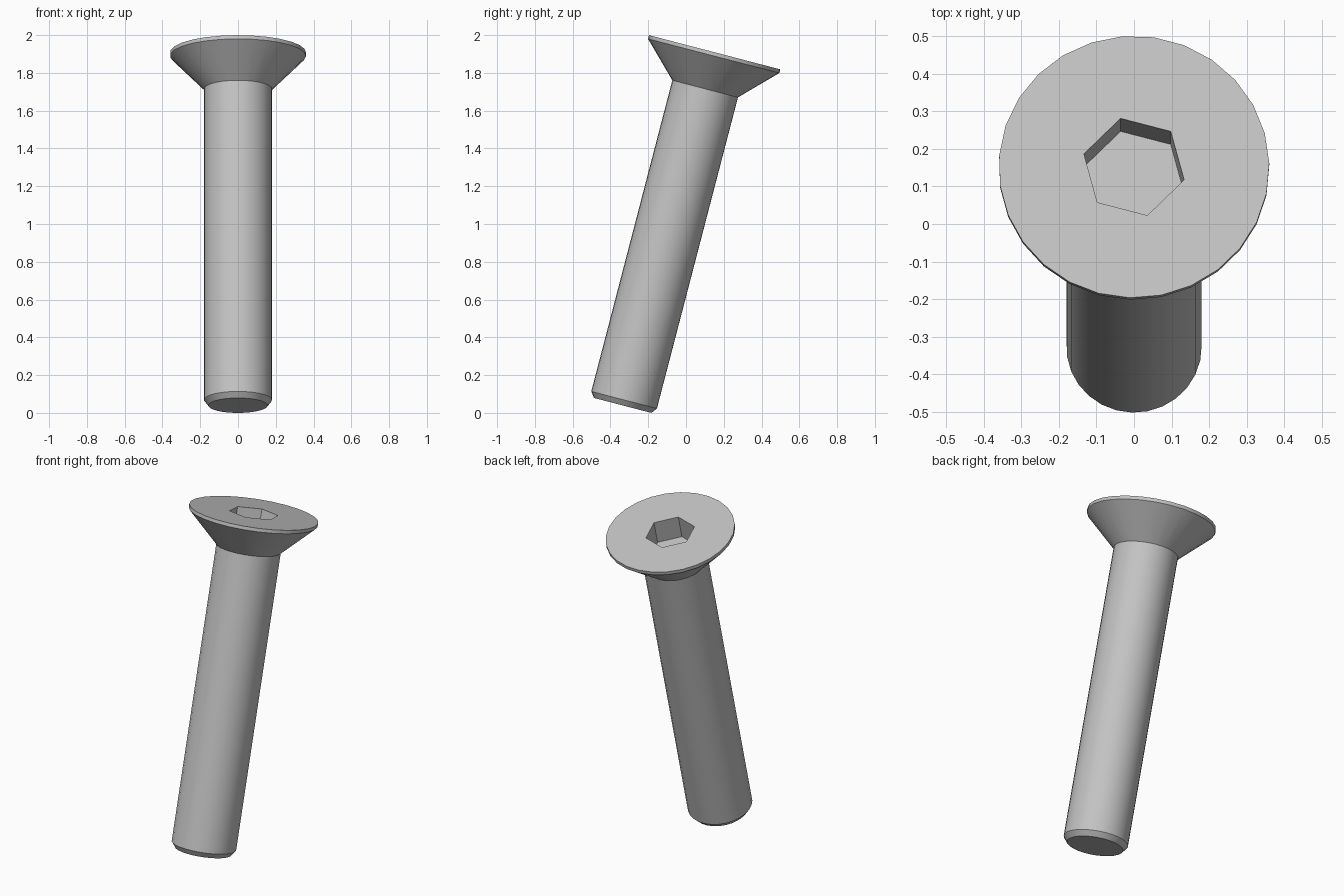
import bpy
import bmesh
from math import sin, cos, radians, tau

if "Cube" in bpy.data.objects:
    bpy.data.objects.remove(bpy.data.objects["Cube"], do_unlink=True)

SIDES = 27
TILT = radians(14.6)
HEAD_R, SHANK_R, TIP_R = 0.36, 0.18, 0.157
TOP_CENTRE = (0, 0.152, 1.909)

steel = bpy.data.materials.new("steel grey")
steel.use_nodes = True
grey = (0.55, 0.55, 0.55, 1)
steel.diffuse_color = grey
steel.node_tree.nodes["Principled BSDF"].inputs["Base Color"].default_value = grey


def ring(bm, radius, z, sides=SIDES, start=1.6):
    """Closed loop of vertices around the screw axis."""
    angles = [radians(start) + tau * i / sides for i in range(sides)]
    return [bm.verts.new((radius * cos(a), radius * sin(a), z)) for a in angles]


def bridge(bm, a, b):
    """Band of quads between two loops of equal length."""
    for i in range(len(a)):
        j = (i + 1) % len(a)
        bm.faces.new((a[i], a[j], b[j], b[i]))


def finish(bm, name):
    """Turn the mesh into a tilted, smooth-shaded object."""
    bmesh.ops.recalc_face_normals(bm, faces=bm.faces)
    mesh = bpy.data.meshes.new(name)
    bm.to_mesh(mesh)
    bm.free()
    mesh.materials.append(steel)
    obj = bpy.data.objects.new(name, mesh)
    bpy.context.collection.objects.link(obj)
    obj.location = TOP_CENTRE
    obj.rotation_euler.x = -TILT
    bpy.ops.object.select_all(action="DESELECT")
    obj.select_set(True)
    bpy.context.view_layer.objects.active = obj
    bpy.ops.object.shade_smooth_by_angle(angle=radians(25))


# Countersunk head: thin rim, cone and hexagonal socket
bm = bmesh.new()
top = ring(bm, HEAD_R, 0)
rim = ring(bm, HEAD_R, -0.02)
neck = ring(bm, SHANK_R, -0.2)
bridge(bm, top, rim)
bridge(bm, rim, neck)
bm.faces.new(neck)
socket_top = ring(bm, 0.138, 0, 6, 45)
socket_floor = ring(bm, 0.138, -0.137, 6, 45)
bridge(bm, socket_top, socket_floor)
bm.faces.new(socket_floor)
open_edges = [e for e in bm.edges if len(e.link_faces) == 1]
bmesh.ops.triangle_fill(bm, edges=open_edges, use_beauty=True)
finish(bm, "screw_head")

# Plain shank with a chamfered tip
bm = bmesh.new()
loops = [ring(bm, r, z) for r, z in
         ((SHANK_R, -0.2), (SHANK_R, -1.902), (TIP_R, -1.932))]
for upper, lower in zip(loops, loops[1:]):
    bridge(bm, upper, lower)
bm.faces.new(loops[0])
bm.faces.new(loops[-1])
finish(bm, "screw_shank")
